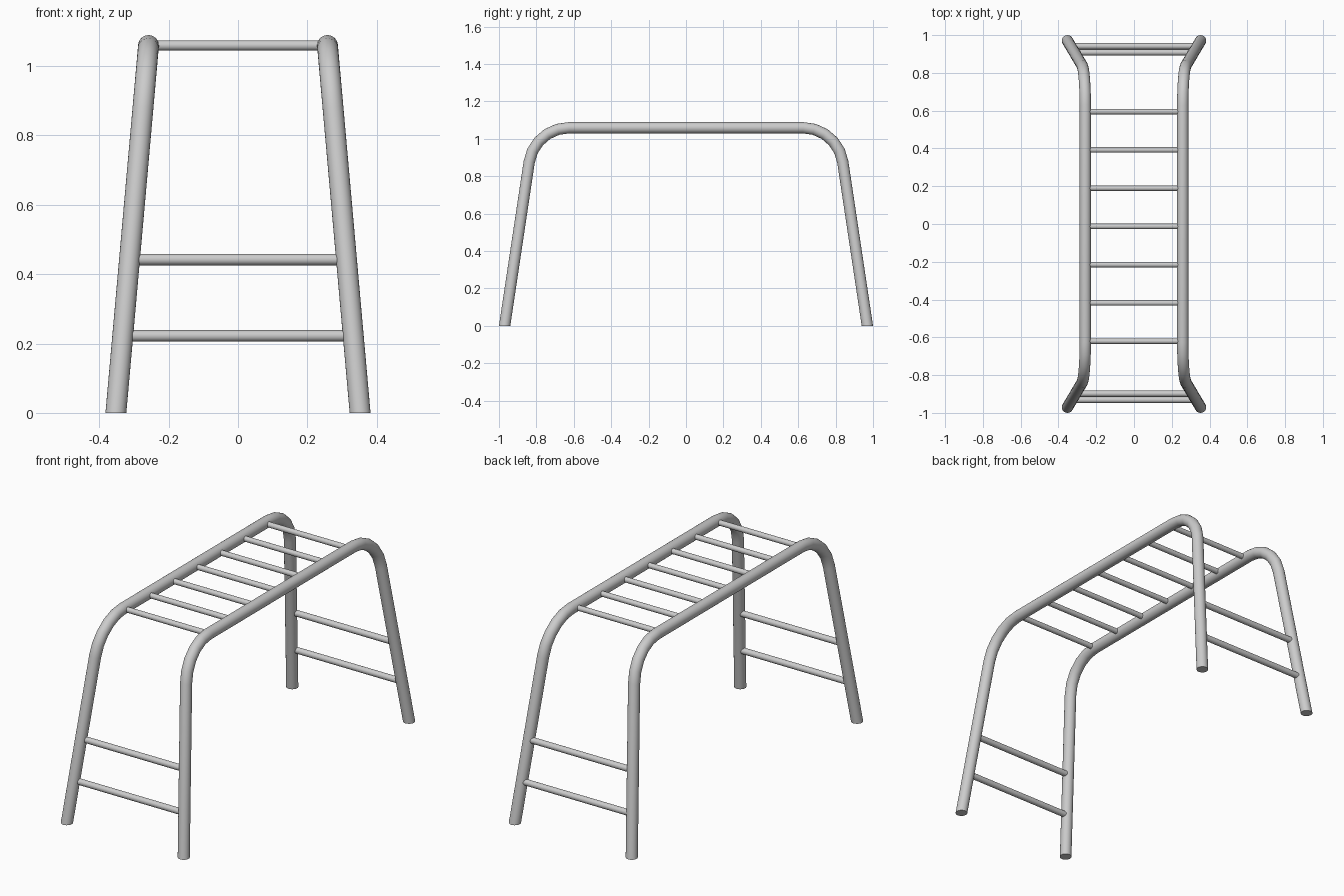
import bpy, bmesh, math
from mathutils import Vector

if "Cube" in bpy.data.objects:
    bpy.data.objects.remove(bpy.data.objects["Cube"])

TOP_Z, FOOT_X, FOOT_Y = 1.059, 0.352, 0.9697
SLOPE_Y, SLOPE_X = 0.15, 0.0888      # lean of the legs per unit of height
RAIL_R, SIDES = 0.03, 24


def finish(name, bm):
    bmesh.ops.recalc_face_normals(bm, faces=bm.faces)
    me = bpy.data.meshes.new(name)
    bm.to_mesh(me)
    bm.free()
    ob = bpy.data.objects.new(name, me)
    bpy.context.collection.objects.link(ob)
    bpy.context.view_layer.objects.active = ob
    ob.select_set(True)
    bpy.ops.object.shade_smooth_by_angle(angle=math.radians(35))
    ob.select_set(False)
    return ob


def sweep(name, path, radius, end_normal):
    """Mitred tube along a path; both ends are cut square to end_normal."""
    bm = bmesh.new()
    dirs = [(b - a).normalized() for a, b in zip(path, path[1:])]
    u = dirs[0].orthogonal().normalized()
    v = dirs[0].cross(u)
    pts = [path[0] + radius * (math.cos(t) * u + math.sin(t) * v)
           for t in (2 * math.pi * i / SIDES for i in range(SIDES))]
    rings = []
    for i, p in enumerate(path):
        d = dirs[max(i - 1, 0)]
        n = end_normal if i in (0, len(path) - 1) else dirs[i - 1] + dirs[i]
        pts = [q + d * ((p - q).dot(n) / d.dot(n)) for q in pts]
        rings.append([bm.verts.new(q) for q in pts])
    for a, b in zip(rings, rings[1:]):
        for k in range(SIDES):
            j = (k + 1) % SIDES
            bm.faces.new((a[k], a[j], b[j], b[k]))
    bm.faces.new(rings[0])
    bm.faces.new(rings[-1])
    return finish(name, bm)


def rail_x(z):
    return FOOT_X - SLOPE_X * z


# Side profile of half a rail: foot, rounded shoulder, straight top
lean = math.atan(SLOPE_Y)
corner_y = FOOT_Y - SLOPE_Y * TOP_Z
tangent = 0.185
turn = math.pi / 2 - lean
bend_r = tangent / math.tan(turn / 2)
cy, cz = corner_y - tangent, TOP_Z - bend_r
STEPS = 5
half = [(FOOT_Y, 0.0)]
for i in range(STEPS + 1):
    a = lean + turn * i / STEPS
    half.append((cy + bend_r * math.cos(a), cz + bend_r * math.sin(a)))
profile = half + [(-y, z) for y, z in reversed(half)]

# Two bent side rails, leaning inwards
for side, label in ((-1, "left"), (1, "right")):
    path = [Vector((side * rail_x(z), y, z)) for y, z in profile]
    sweep(label + "_rail", path, RAIL_R, Vector((0, 0, 1)))


def rung(name, y, z, radius):
    x = rail_x(z) - 0.012
    sweep(name, [Vector((-x, y, z)), Vector((x, y, z))], radius, Vector((1, 0, 0)))


# Overhead rungs
for i in range(7):
    rung(f"overhead_rung_{i + 1}", -0.013 + (i - 3) * 0.2025, TOP_Z, 0.0145)

# Climbing rungs between the legs at each end
for end, label in ((-1, "front"), (1, "back")):
    for i, z in enumerate((0.222, 0.442)):
        rung(f"{label}_step_{i + 1}", end * (FOOT_Y - SLOPE_Y * z) + 0.005, z, 0.0165)
